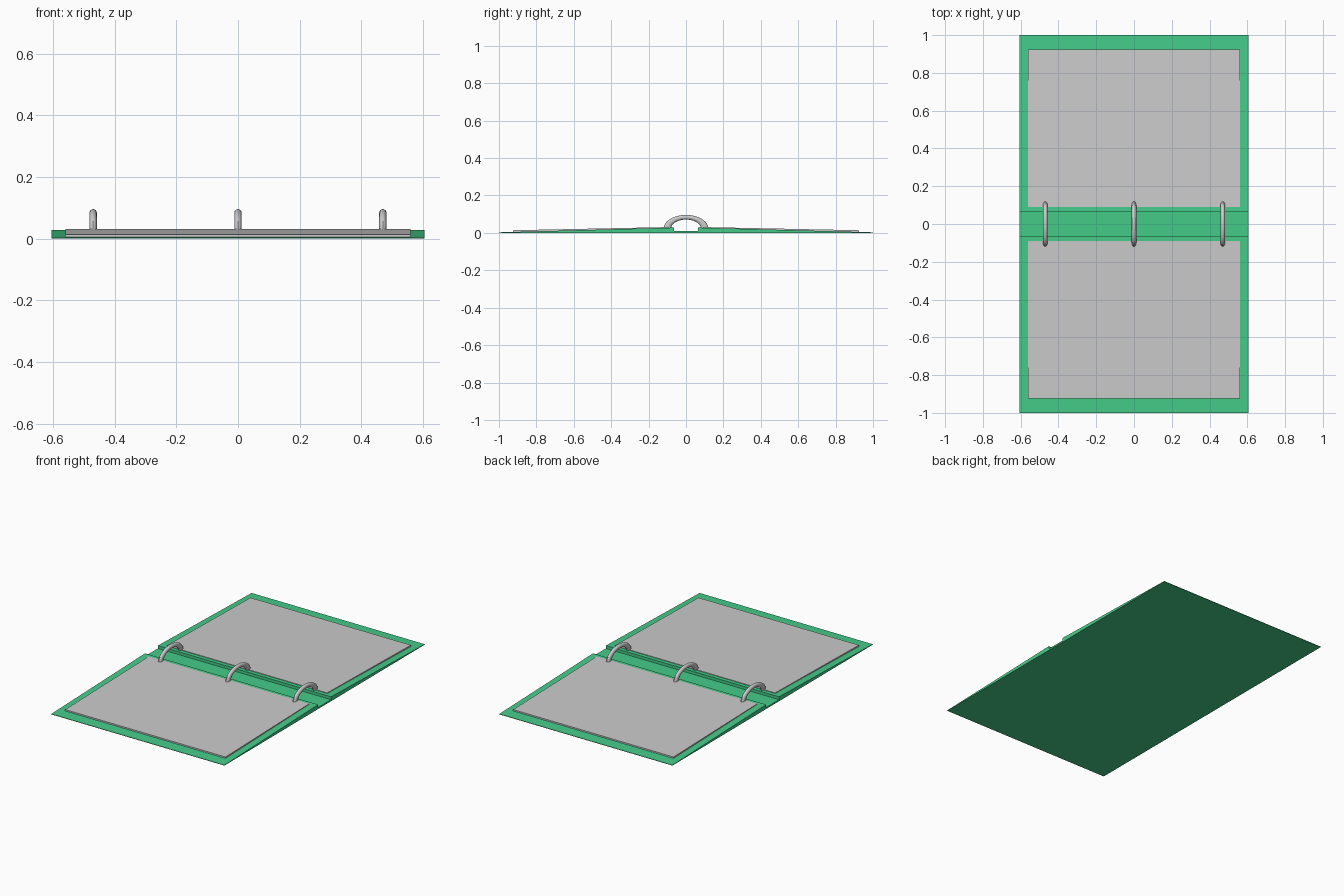
import bpy, bmesh
from math import cos, sin, pi

if "Cube" in bpy.data.objects:
    bpy.data.objects.remove(bpy.data.objects["Cube"])

green = bpy.data.materials.new("green_cover")
green.diffuse_color = (0.06, 0.6, 0.25, 1)
green.use_nodes = True
green.node_tree.nodes["Principled BSDF"].inputs["Base Color"].default_value = green.diffuse_color


def finish(name, bm, mat=None):
    bmesh.ops.recalc_face_normals(bm, faces=bm.faces)
    me = bpy.data.meshes.new(name)
    bm.to_mesh(me)
    bm.free()
    ob = bpy.data.objects.new(name, me)
    bpy.context.collection.objects.link(ob)
    if mat:
        me.materials.append(mat)
    return ob


def prism(name, profile, half_x, mat=None):
    """Extrude a (y, z) profile from -half_x to +half_x."""
    bm = bmesh.new()
    face = bm.faces.new([bm.verts.new((-half_x, y, z)) for y, z in profile])
    ext = bmesh.ops.extrude_face_region(bm, geom=[face])["geom"]
    verts = [v for v in ext if isinstance(v, bmesh.types.BMVert)]
    bmesh.ops.translate(bm, verts=verts, vec=(2 * half_x, 0, 0))
    return finish(name, bm, mat)


def ring(name, x, steps=32, sides=16):
    """Flattened half ring arching over the spine, ends sunk in the pages."""
    bm = bmesh.new()
    loops = []
    for i in range(steps + 1):
        a = pi * i / steps
        loop = []
        for j in range(sides):
            b = 2 * pi * j / sides
            r = 0.1 + 0.02 * cos(b)
            loop.append(bm.verts.new((x + 0.012 * sin(b), r * cos(a), 0.022 + 0.615 * r * sin(a))))
        loops.append(loop)
    for p, q in zip(loops, loops[1:]):
        for j in range(sides):
            k = (j + 1) % sides
            bm.faces.new((p[j], p[k], q[k], q[j]))
    bm.faces.new(loops[0])
    bm.faces.new(loops[-1])
    ob = finish(name, bm)
    bpy.context.view_layer.objects.active = ob
    ob.select_set(True)
    bpy.ops.object.shade_smooth_by_angle()
    ob.select_set(False)


# Thin spine between the two covers
prism("spine", [(-0.064, 0), (0.064, 0), (0.064, 0.01), (-0.064, 0.01)], 0.605, green)

# Wedge covers and sloped page stacks, mirrored about the spine
for side, s in (("front", -1), ("back", 1)):
    cover = [(0.064, 0), (1, 0), (1, 0.003), (0.064, 0.028)]
    pages = [(0.09, 0.02), (0.925, 0.003), (0.925, 0.014), (0.09, 0.031)]
    prism(side + "_cover", [(s * y, z) for y, z in cover], 0.605, green)
    prism(side + "_pages", [(s * y, z) for y, z in pages], 0.56)

# Three binder rings
for label, x in (("left", -0.47), ("middle", 0), ("right", 0.47)):
    ring(label + "_ring", x)
